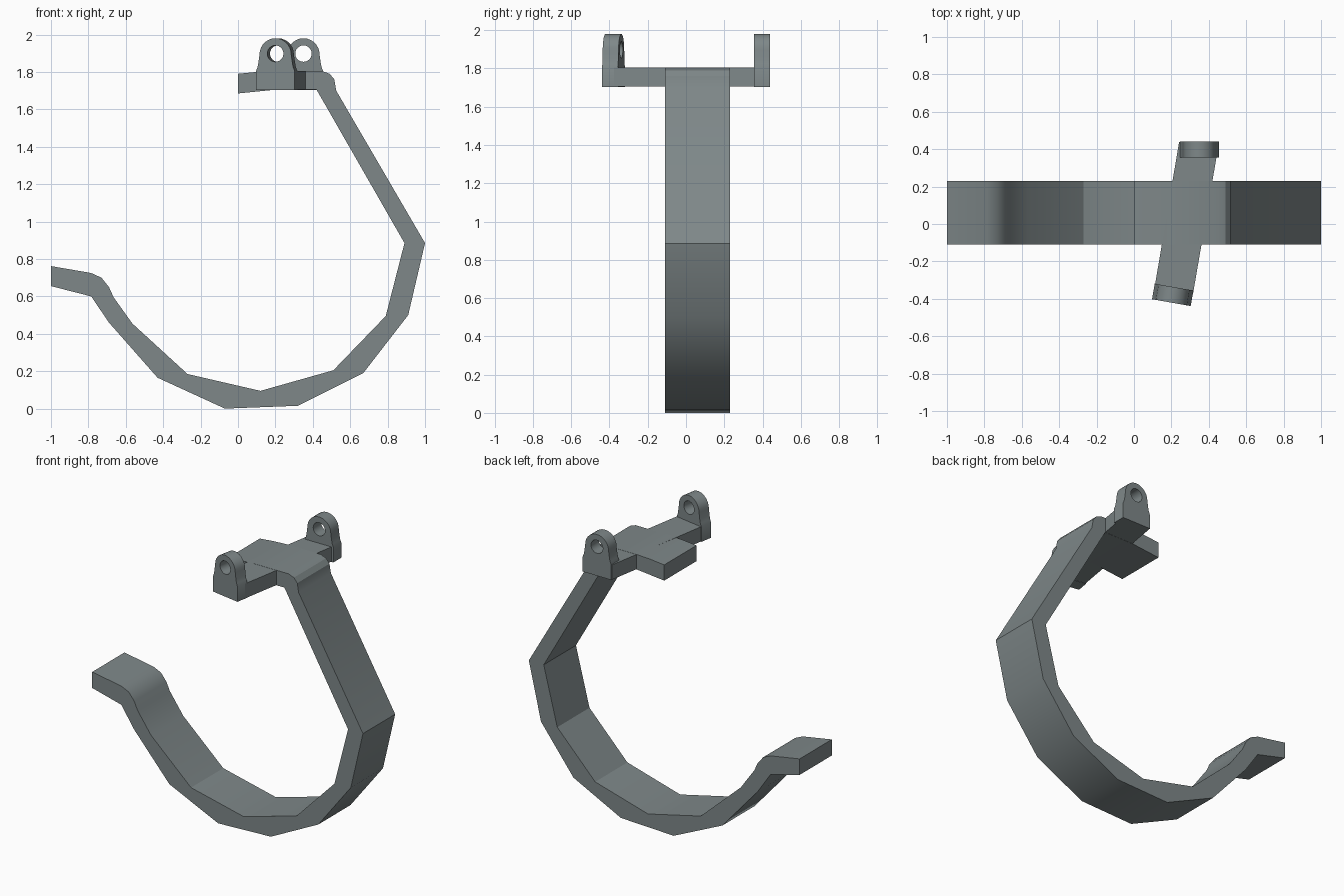
import bpy, bmesh, math
from mathutils import Matrix

if "Cube" in bpy.data.objects:
    bpy.data.objects.remove(bpy.data.objects["Cube"])

grey = bpy.data.materials.new("slate_grey")
grey.diffuse_color = (0.21, 0.245, 0.25, 1)
grey.use_nodes = True
grey.node_tree.nodes["Principled BSDF"].inputs["Base Color"].default_value = grey.diffuse_color


def prism(name, outline, a, b, axis):
    """Extrude a 2D outline from a to b along y or z."""
    bm = bmesh.new()
    put = (lambda p, t: (p[0], t, p[1])) if axis == "y" else (lambda p, t: (p[0], p[1], t))
    face = bm.faces.new([bm.verts.new(put(p, a)) for p in outline])
    ext = bmesh.ops.extrude_face_region(bm, geom=[face])
    shift = (0, b - a, 0) if axis == "y" else (0, 0, b - a)
    bmesh.ops.translate(bm, vec=shift, verts=[v for v in ext["geom"] if isinstance(v, bmesh.types.BMVert)])
    bmesh.ops.recalc_face_normals(bm, faces=bm.faces)
    mesh = bpy.data.meshes.new(name)
    bm.to_mesh(mesh)
    bm.free()
    ob = bpy.data.objects.new(name, mesh)
    bpy.context.collection.objects.link(ob)
    mesh.materials.append(grey)
    return ob


def smooth(ob):
    bpy.ops.object.select_all(action="DESELECT")
    ob.select_set(True)
    bpy.context.view_layer.objects.active = ob
    bpy.ops.object.shade_smooth_by_angle(angle=math.radians(29))


# Hook band: inner side from the lip to the top arm, then the outer side back
inner = [(-1, .762), (-.785, .725), (-.73, .70), (-.69, .65), (-.665, .595), (-.565, .455),
         (-.27, .185), (.12, .095), (.51, .205), (.79, .495), (.89, .885), (.42, 1.705),
         (.2, 1.705), (0, 1.685)]
outer = [(0, 1.79), (.1, 1.8), (.2, 1.805), (.45, 1.805), (.49, 1.79), (.515, 1.76), (.525, 1.7),
         (1, .885), (.91, .5), (.67, .19), (.32, .015), (-.07, 0), (-.43, .165),
         (-.69, .46), (-.785, .6), (-1, .655)]
smooth(prism("hook_band", inner + outer, -.11, .23, "y"))

# Slanted crossbar under the two lugs
prism("crossbar", [(.11, -.34), (.315, -.376), (.455, .438), (.241, .438)], 1.706, 1.804, "z")

# Pierced lug: square foot, concave neck, round head
HEAD_Z, HEAD_R, HOLE_R = 1.894, .086, .044


def lug(name, x, y, turn):
    right = [(.105, 1.704), (.105, 1.805), (.097, 1.825), (.092, 1.85)]
    arc = [(HEAD_R * math.cos(t), HEAD_Z + HEAD_R * math.sin(t))
           for t in (math.pi * i / 14 for i in range(15))]
    left = [(-px, pz) for px, pz in reversed(right)]
    ob = prism(name, right + arc + left, -.042, .042, "y")
    circle = [(HOLE_R * math.cos(t), HEAD_Z + .004 + HOLE_R * math.sin(t))
              for t in (2 * math.pi * i / 24 for i in range(24))]
    cutter = prism("hole_cutter", circle, -.1, .1, "y")
    mod = ob.modifiers.new("hole", "BOOLEAN")
    mod.operation, mod.object, mod.solver = "DIFFERENCE", cutter, "EXACT"
    bpy.ops.object.select_all(action="DESELECT")
    bpy.context.view_layer.objects.active = ob
    ob.select_set(True)
    bpy.ops.object.modifier_apply(modifier="hole")
    bpy.data.objects.remove(cutter)
    ob.data.transform(Matrix.Translation((x, y, 0)) @ Matrix.Rotation(turn, 4, "Z"))
    smooth(ob)


lug("front_lug", .207, -.379, math.radians(-10))
lug("back_lug", .35, .398, 0)
